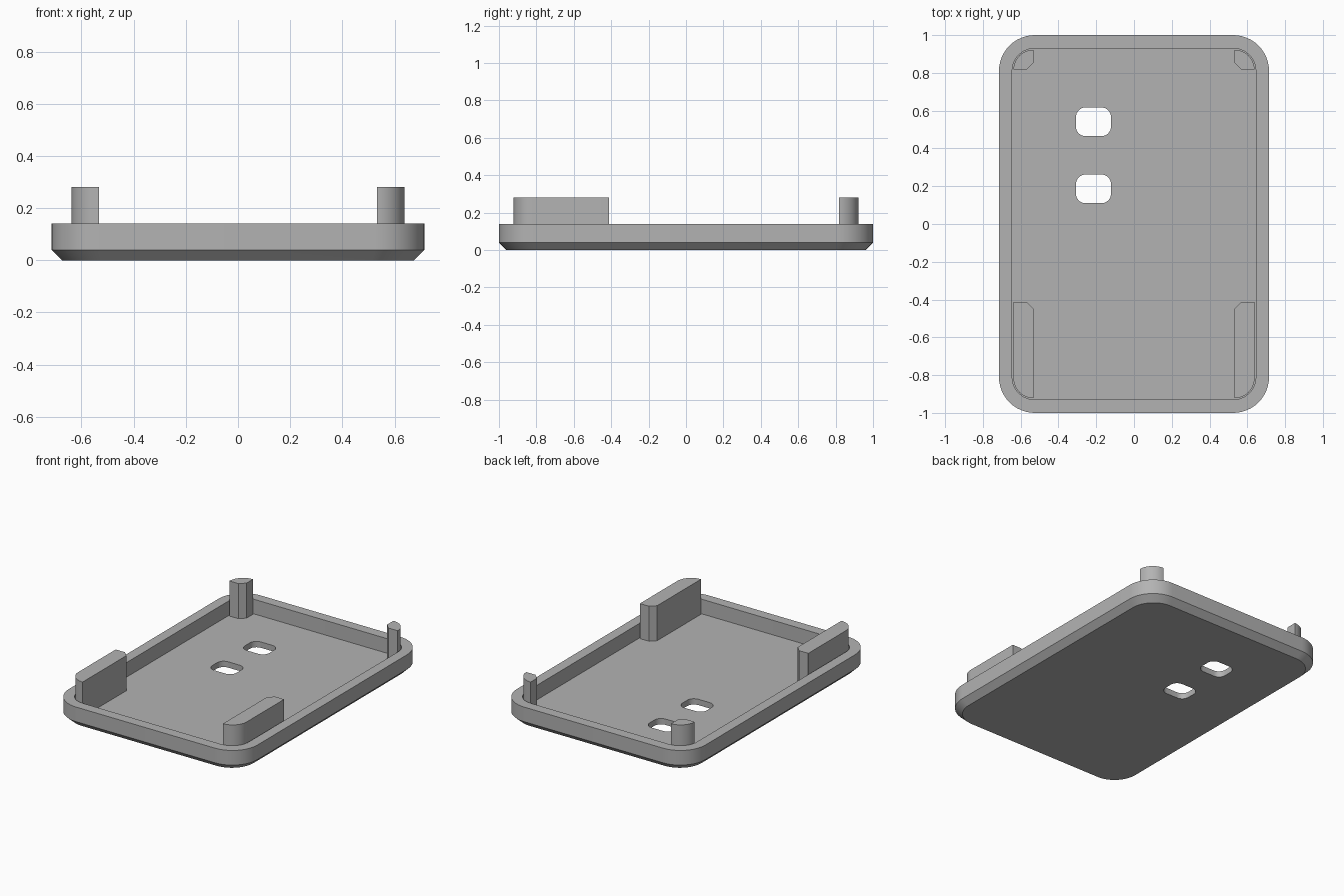
import bpy, bmesh, math

cube = bpy.data.objects.get("Cube")
if cube:
    bpy.data.objects.remove(cube, do_unlink=True)

GREY = (0.45, 0.45, 0.45, 1)
mat = bpy.data.materials.new("plain grey")
mat.use_nodes = True
mat.diffuse_color = GREY
mat.node_tree.nodes["Principled BSDF"].inputs["Base Color"].default_value = GREY


def outline(x0, x1, y0, y1, corners):
    """Rectangle outline; corners = (radius, segments) from the +x+y corner, anticlockwise.
    One segment gives a chamfer."""
    pts = []
    spots = [(x1, y1, -1, -1), (x0, y1, 1, -1), (x0, y0, 1, 1), (x1, y0, -1, 1)]
    for i, ((x, y, sx, sy), (r, n)) in enumerate(zip(spots, corners)):
        for k in range(n + 1):
            a = math.pi / 2 * (i + k / n)
            pts.append((x + sx * r + r * math.cos(a), y + sy * r + r * math.sin(a)))
    return pts


def ring(bm, pts, z):
    verts = [bm.verts.new((x, y, z)) for x, y in pts]
    return [bm.edges.new((v, verts[i - 1])) for i, v in enumerate(verts)]


def stack(bm, rings):
    """Join successive rings, which have matching point counts, with quads."""
    for lo, hi in zip(rings, rings[1:]):
        a = [e.verts[0] for e in lo]
        b = [e.verts[0] for e in hi]
        for i in range(len(a)):
            bm.faces.new((a[i - 1], a[i], b[i], b[i - 1]))


def finish(bm, name):
    bmesh.ops.recalc_face_normals(bm, faces=bm.faces)
    mesh = bpy.data.meshes.new(name)
    bm.to_mesh(mesh)
    bm.free()
    mesh.materials.append(mat)
    ob = bpy.data.objects.new(name, mesh)
    bpy.context.collection.objects.link(ob)
    bpy.ops.object.select_all(action='DESELECT')
    ob.select_set(True)
    bpy.context.view_layer.objects.active = ob
    bpy.ops.object.shade_smooth_by_angle(angle=math.radians(25))
    return ob


# Tray: chamfered underside, rim, recessed floor and two slots
HX, HY, FLOOR, RIM, TOP = 0.715, 1.0, 0.04, 0.14, 0.28


def tray_outline(inset, radius):
    return outline(inset - HX, HX - inset, inset - HY, HY - inset, [(radius, 12)] * 4)


bm = bmesh.new()
shell = [ring(bm, tray_outline(inset, r), z) for inset, r, z in (
    (0.04, 0.165, 0), (0, 0.19, FLOOR), (0, 0.19, RIM),
    (0.07, 0.12, RIM), (0.07, 0.12, FLOOR))]
stack(bm, shell)
under, floor = list(shell[0]), list(shell[-1])
for y in (0.11, 0.465):
    slot = outline(-0.307, -0.122, y, y + 0.152, [(0.05, 8)] * 4)
    low, high = ring(bm, slot, 0), ring(bm, slot, FLOOR)
    stack(bm, [low, high])
    under += low
    floor += high
for edges, up in ((under, -1), (floor, 1)):
    bmesh.ops.triangle_fill(bm, use_beauty=True, edges=edges, normal=(0, 0, up))
finish(bm, "tray")

# Corner posts: rounded towards the tray corner, chamfered towards the middle
SHARP, ROUND, CHAMFER = (0.0005, 1), (0.105, 12), (0.036, 1)
PX0, PX1, PY = 0.532, 0.638, 0.922
posts = {
    "back": (0.817, PY, [ROUND, SHARP, CHAMFER, SHARP]),
    "front": (-PY, -0.412, [SHARP, CHAMFER, SHARP, ROUND]),
}
for end, (y0, y1, corners) in posts.items():
    for side, s in (("left", 1), ("right", -1)):
        pts = [(s * x, y) for x, y in outline(PX0, PX1, y0, y1, corners)]
        bm = bmesh.new()
        rings = [ring(bm, pts, z) for z in (FLOOR - 0.005, TOP)]
        stack(bm, rings)
        for r in rings:
            bm.faces.new([e.verts[0] for e in r])
        finish(bm, f"{end}_{side}_post")
